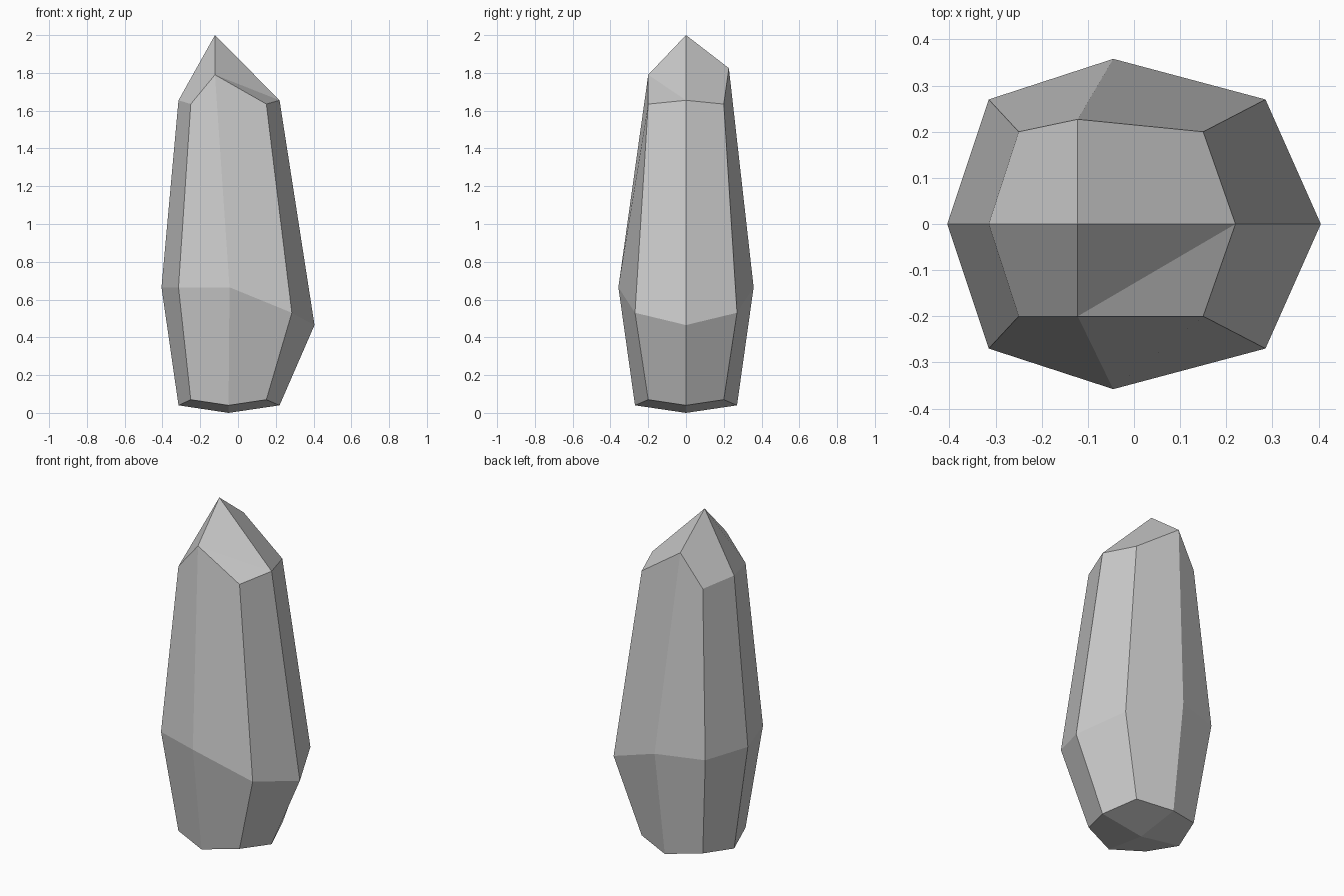
import bpy, bmesh

if "Cube" in bpy.data.objects:
    bpy.data.objects.remove(bpy.data.objects["Cube"])

# Half of each eight-sided ring, from +x round the back to -x
rings_half = [
    [(0.22, 0, 0.04), (0.15, 0.20, 0.07), (-0.05, 0.27, 0.04), (-0.25, 0.20, 0.07), (-0.315, 0, 0.04)],
    [(0.405, 0, 0.465), (0.285, 0.27, 0.53), (-0.045, 0.358, 0.665), (-0.315, 0.27, 0.665), (-0.405, 0, 0.665)],
    [(0.22, 0, 1.655), (0.15, 0.20, 1.635), (-0.122, 0.227, 1.825), (-0.25, 0.20, 1.635), (-0.315, 0, 1.655)],
]

bm = bmesh.new()
rings = []
for half in rings_half:
    front = [(x, -y, z) for x, y, z in half[3:0:-1]]
    rings.append([bm.verts.new(p) for p in half + front])
foot = bm.verts.new((-0.05, 0, 0))
tip = bm.verts.new((-0.122, 0, 2.0))

# The front shoulder of the tip is cut deeper than the back one
rings[2][6].co = (-0.122, -0.20, 1.79)

# Side bands
for low, up in zip(rings, rings[1:]):
    for i in range(8):
        j = (i + 1) % 8
        bm.faces.new((low[i], low[j], up[j], up[i]))

# Tip and foot facets
base, top = rings[0], rings[2]
for i in range(0, 8, 2):
    j, k = i + 1, (i + 2) % 8
    bm.faces.new((foot, base[k], base[j], base[i]))
    if i == 6:
        # Creased facet at the front right
        bm.faces.new((tip, top[i], top[k]))
        bm.faces.new((top[i], top[j], top[k]))
    else:
        bm.faces.new((tip, top[i], top[j], top[k]))

mesh = bpy.data.meshes.new("crystal_rock")
bm.to_mesh(mesh)
bm.free()
bpy.context.collection.objects.link(bpy.data.objects.new("crystal_rock", mesh))
